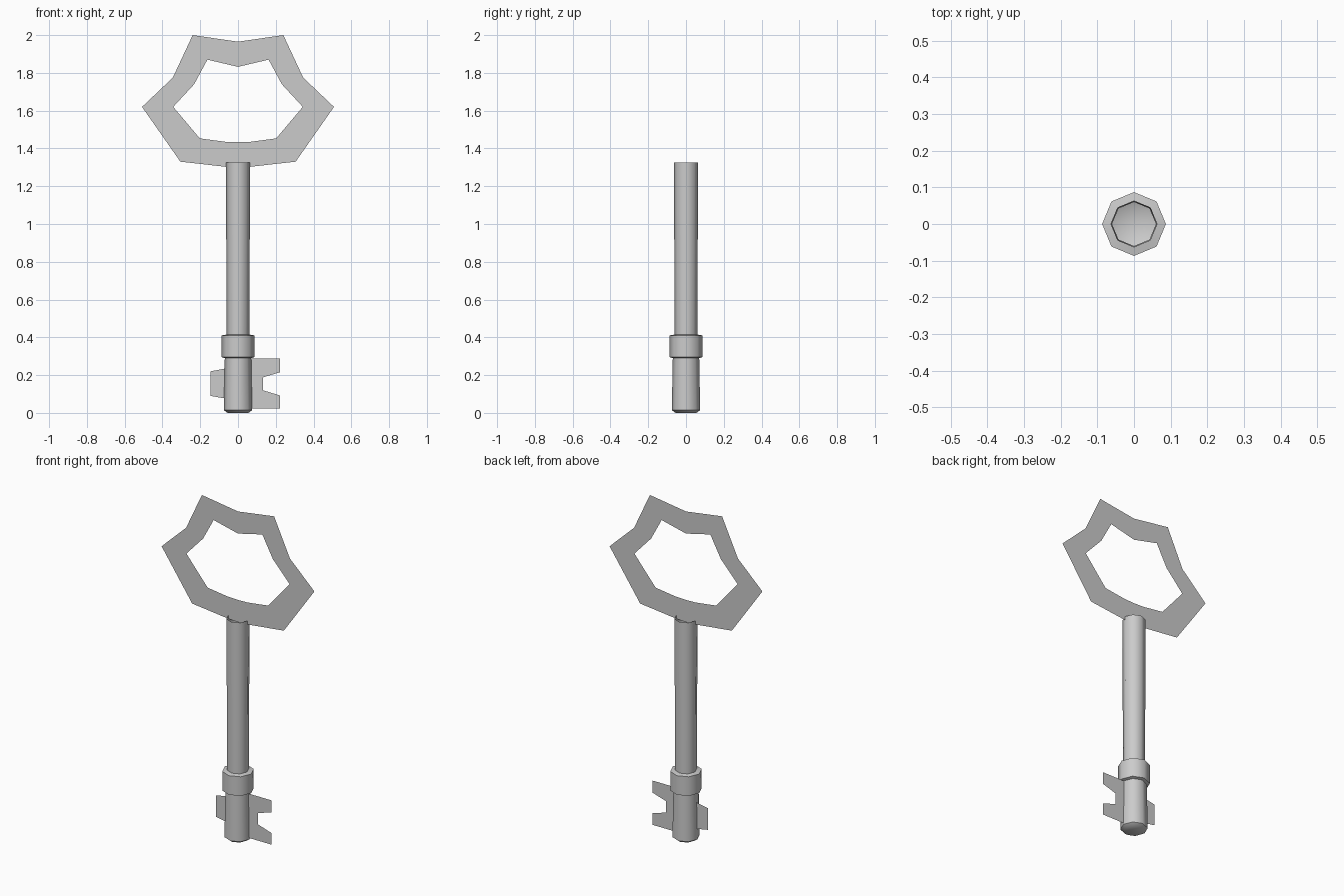
import bpy, bmesh, math
from mathutils import Vector

cube = bpy.data.objects.get("Cube")
if cube:
    bpy.data.objects.remove(cube, do_unlink=True)

metal = bpy.data.materials.new("grey metal")
metal.use_nodes = True
colour = (0.6, 0.6, 0.6, 1)
metal.diffuse_color = colour
metal.node_tree.nodes["Principled BSDF"].inputs["Base Color"].default_value = colour


def finish(bm, name):
    mesh = bpy.data.meshes.new(name)
    bm.to_mesh(mesh)
    bm.free()
    mesh.materials.append(metal)
    obj = bpy.data.objects.new(name, mesh)
    bpy.context.collection.objects.link(obj)
    return obj


def sheet(name, outline):
    """Flat sheet in the x-z plane, facing the front."""
    bm = bmesh.new()
    face = bm.faces.new([bm.verts.new((x, 0, z)) for x, z in outline])
    face.normal_update()
    if face.normal.y > 0:
        face.normal_flip()
    return finish(bm, name)


# Hollow eight-sided shaft with collar, closed at the tip and open at the top
profile = [(0, 0), (0.055, 0), (0.075, 0.014), (0.07, 0.29), (0.087, 0.295),
           (0.087, 0.41), (0.06, 0.415), (0.064, 1.325)]
bm = bmesh.new()
points = [bm.verts.new((r, 0, z)) for r, z in profile]
edges = [bm.edges.new(pair) for pair in zip(points, points[1:])]
bmesh.ops.spin(bm, geom=points + edges, cent=(0, 0, 0), axis=(0, 0, 1),
               angle=math.tau, steps=8)
bmesh.ops.remove_doubles(bm, verts=bm.verts, dist=0.0005)
bmesh.ops.recalc_face_normals(bm, faces=bm.faces)
# Make sure the tip faces downward
tip = min(bm.faces, key=lambda f: f.calc_center_median().z)
if tip.normal.z > 0:
    bmesh.ops.reverse_faces(bm, faces=bm.faces)
shaft = finish(bm, "shaft")
bpy.context.view_layer.objects.active = shaft
shaft.select_set(True)
bpy.ops.object.shade_smooth_by_angle(angle=math.radians(50))

# Star-like bow: one half as a strip between two outlines, then mirrored
outer = [(0, 1.965), (0.24, 2.0), (0.345, 1.775), (0.508, 1.62),
         (0.305, 1.33), (0.065, 1.303), (0, 1.3)]
inner = [(0, 1.832), (0.162, 1.87), (0.232, 1.74), (0.343, 1.62),
         (0.202, 1.453), (0.065, 1.435), (0, 1.433)]
bm = bmesh.new()
rims = [[bm.verts.new((x, 0, z)) for x, z in rim] for rim in (outer, inner)]
for i in range(len(outer) - 1):
    bm.faces.new((rims[0][i], rims[1][i], rims[1][i + 1], rims[0][i + 1]))
for face in bm.faces:
    face.normal_update()
    if face.normal.y > 0:
        face.normal_flip()
bow = finish(bm, "bow")
bow.modifiers.new("Mirror", 'MIRROR').use_axis[0] = True

# Notched bit on the left, single tooth on the right
sheet("notched_bit", [(0.05, 0.288), (0.222, 0.288), (0.222, 0.215), (0.132, 0.188),
                      (0.132, 0.12), (0.222, 0.092), (0.222, 0.022), (0.05, 0.022)])
sheet("small_tooth", [(-0.05, 0.238), (-0.145, 0.22), (-0.145, 0.09), (-0.05, 0.073)])
